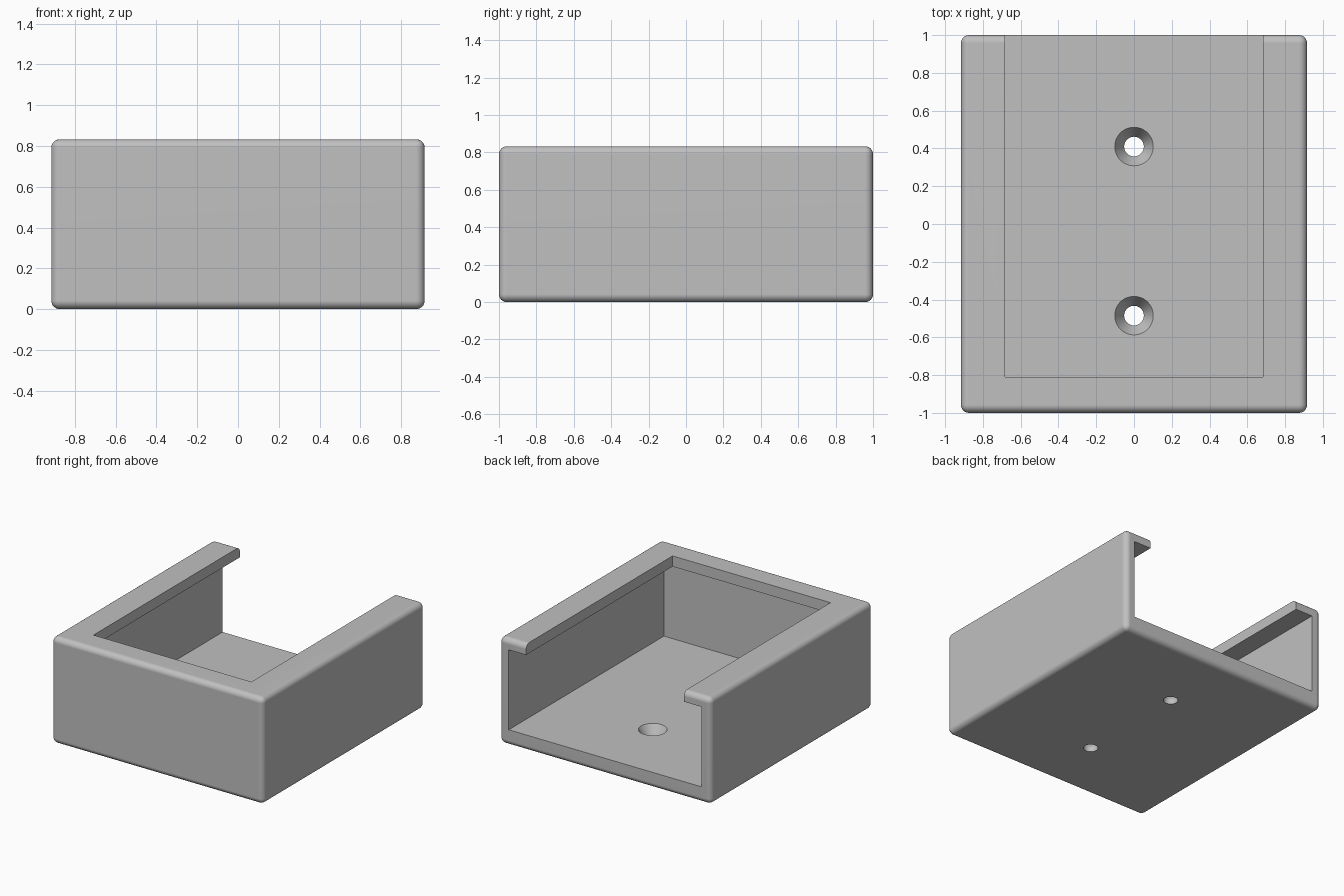
import bpy, bmesh
from math import cos, sin, tau, radians
from mathutils import Matrix, Vector

if "Cube" in bpy.data.objects:
    bpy.data.objects.remove(bpy.data.objects["Cube"], do_unlink=True)

HALF_X, HALF_Y, HEIGHT = 0.916, 1.0, 0.833
WALL, FLOOR, ROUND = 0.083, 0.125, 0.042
OPEN_X, OPEN_FRONT = 0.683, -0.81

grey = bpy.data.materials.new("plain grey")
grey.use_nodes = True
colour = (0.53, 0.53, 0.53, 1)
grey.diffuse_color = colour
grey.node_tree.nodes["Principled BSDF"].inputs["Base Color"].default_value = colour


def make_object(name, bm):
    bmesh.ops.recalc_face_normals(bm, faces=bm.faces)
    mesh = bpy.data.meshes.new(name)
    bm.to_mesh(mesh)
    bm.free()
    mesh.materials.append(grey)
    obj = bpy.data.objects.new(name, mesh)
    bpy.context.collection.objects.link(obj)
    return obj


def box(name, low, high, rounding=0):
    low, high = Vector(low), Vector(high)
    bm = bmesh.new()
    bmesh.ops.create_cube(bm, size=1, matrix=Matrix.Translation((low + high) / 2)
                          @ Matrix.Diagonal((*(high - low), 1)))
    if rounding:
        bmesh.ops.bevel(bm, geom=bm.edges[:], offset=rounding, segments=6,
                        profile=0.5, affect='EDGES')
    return make_object(name, bm)


def turned(name, y, profile, sides=48):
    bm = bmesh.new()
    rings = [[bm.verts.new((r * cos(tau * i / sides), y + r * sin(tau * i / sides), z))
              for i in range(sides)] for r, z in profile]
    for a, b in zip(rings, rings[1:]):
        for i in range(sides):
            j = (i + 1) % sides
            bm.faces.new((a[i], a[j], b[j], b[i]))
    bm.faces.new(rings[0])
    bm.faces.new(rings[-1])
    return make_object(name, bm)


# Rounded outer block
holder = box("open_backed_holder", (-HALF_X, -HALF_Y, 0), (HALF_X, HALF_Y, HEIGHT), ROUND)

# Cavity, narrower top opening that leaves a lip, and countersunk screw holes
cutters = [
    box("cavity_cutter", (WALL - HALF_X, WALL - HALF_Y, FLOOR),
        (HALF_X - WALL, HALF_Y + 0.2, HEIGHT - WALL)),
    box("opening_cutter", (-OPEN_X, OPEN_FRONT, HEIGHT / 2),
        (OPEN_X, HALF_Y + 0.3, HEIGHT + 0.2)),
]
screw_profile = [(0.052, -0.1), (0.052, 0.04), (0.102, FLOOR), (0.102, FLOOR + 0.1)]
for y in (0.41, -0.485):
    cutters.append(turned("screw_hole_cutter", y, screw_profile))

bpy.ops.object.select_all(action='DESELECT')
bpy.context.view_layer.objects.active = holder
holder.select_set(True)
for cutter in cutters:
    cutter.hide_render = True
    cut = holder.modifiers.new("cut", 'BOOLEAN')
    cut.operation, cut.solver, cut.object = 'DIFFERENCE', 'EXACT', cutter
    bpy.ops.object.modifier_apply(modifier=cut.name)
    bpy.data.objects.remove(cutter, do_unlink=True)

# Smooth rounded edges, keep flat faces flat
bpy.ops.object.shade_smooth_by_angle(angle=radians(30))
normals = holder.modifiers.new("flat_faces", 'WEIGHTED_NORMAL')
normals.keep_sharp = True
